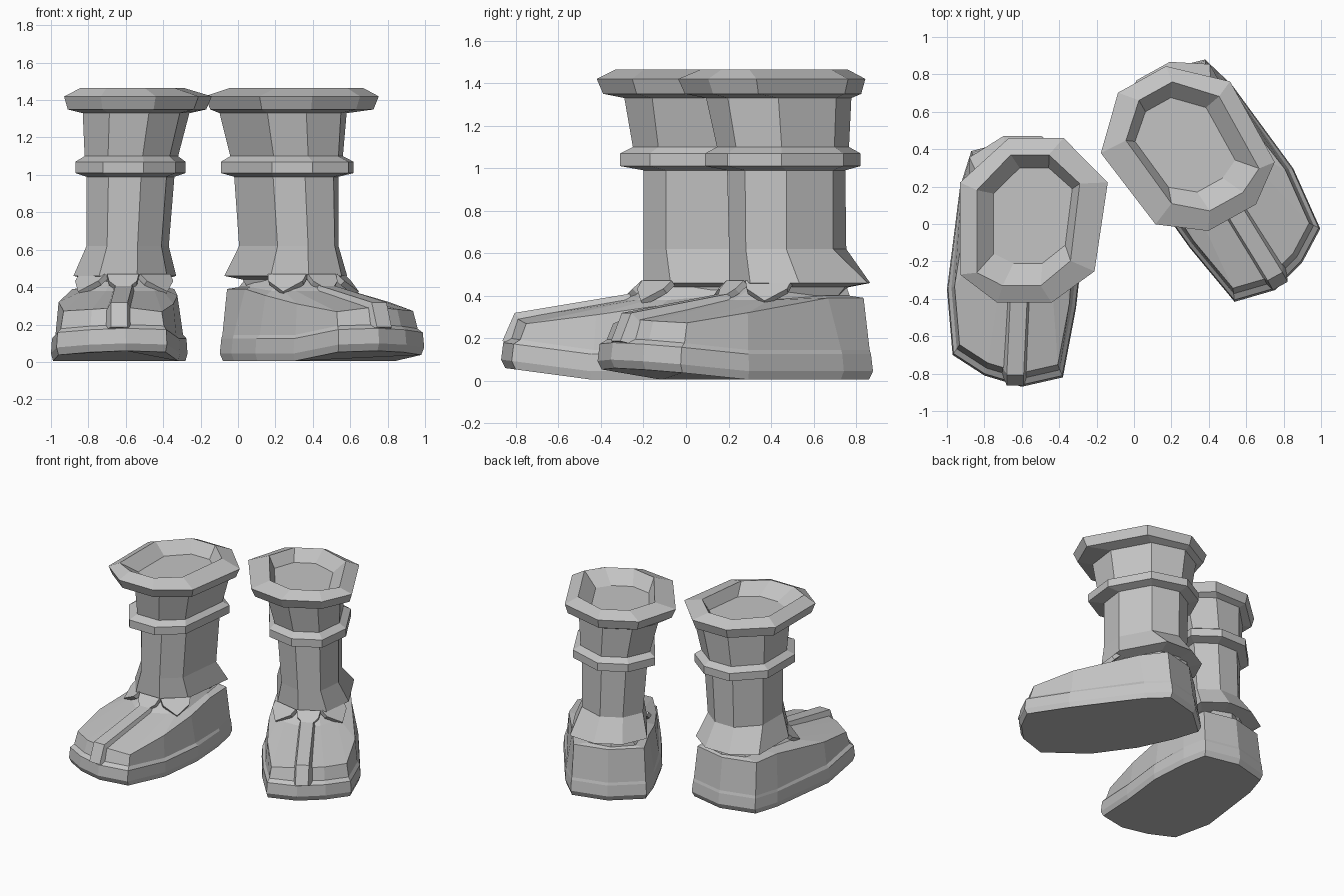
import bpy, bmesh, math
from mathutils import Matrix, Vector

cube = bpy.data.objects.get("Cube")
if cube:
    bpy.data.objects.remove(cube, do_unlink=True)

grey = bpy.data.materials.new("plain_grey")
grey.use_nodes = True
grey.diffuse_color = (0.55, 0.55, 0.55, 1)
grey.node_tree.nodes["Principled BSDF"].inputs["Base Color"].default_value = (0.55, 0.55, 0.55, 1)


def loft(name, rings, matrix):
    """Skin a stack of equal rings, cap both ends, and place the part."""
    bm = bmesh.new()
    loops = [[bm.verts.new(matrix @ Vector(p)) for p in ring] for ring in rings]
    n = len(loops[0])
    for low, high in zip(loops, loops[1:]):
        for i in range(n):
            j = (i + 1) % n
            bm.faces.new((low[i], low[j], high[j], high[i]))
    bm.faces.new(loops[0][::-1])
    bm.faces.new(loops[-1])
    bmesh.ops.recalc_face_normals(bm, faces=bm.faces)
    mesh = bpy.data.meshes.new(name)
    bm.to_mesh(mesh)
    bm.free()
    mesh.materials.append(grey)
    obj = bpy.data.objects.new(name, mesh)
    bpy.context.collection.objects.link(obj)
    return obj


def octagon(x0, x1, y0, y1, z, front, back, outer=.73):
    """Long octagon; front, back and outer place its outer front, inner and outer back corners."""
    w, d = x1 - x0, y1 - y0
    corners = [(.25, 0), (.62, 0), (.91, .19), (1, back),
               (.7, 1), (.33, 1), (0, outer), (0, front)]
    return [(x0 + u * w, y0 + v * d, z) for u, v in corners]


# Foot outline, from the toe tip round the inner side to the heel and back
OUTLINE = [(-.6, -.87), (-.38, -.82), (-.31, -.45), (-.27, -.1), (-.29, .2), (-.33, .4),
           (-.6, .46), (-.87, .39), (-.93, .2), (-1, -.35), (-.97, -.7), (-.8, -.81)]

# Leg sections by part, from the ankle up: x range, y range, height
CUFF = [(-.79, -.41, -.16, .33, .4),
        (-.8, -.4, -.17, .37, .44),
        (-.88, -.33, -.2, .47, .46)]
SHAFT = [(-.81, -.37, -.2, .36, .62),
         (-.81, -.34, -.2, .36, .99),
         (-.87, -.28, -.31, .43, 1.01),
         (-.87, -.28, -.31, .43, 1.07),
         (-.82, -.32, -.25, .38, 1.1),
         (-.83, -.26, -.29, .4, 1.33)]
COLLAR = [(-.91, -.17, -.39, .44, 1.35),
          (-.93, -.14, -.42, .46, 1.42)]
OPENING = [(-.84, -.29, -.33, .37, 1.465),
           (-.75, -.33, -.21, .3, 1.38)]


def leg_rings():
    return ([octagon(*s, .28, .82, .83) for s in CUFF]
            + [octagon(*s, .28, .82) for s in SHAFT]
            + [octagon(*s, .17, .73) for s in COLLAR]
            + [octagon(*s, .1, .78) for s in OPENING])


def shrink(x, y, s):
    return -.63 + (x + .63) * s, -.2 + (y + .2) * s


def ankle(x, y, s, front, z):
    """Squeeze a foot outline point onto the rounded ankle."""
    ax = -.6 + (x + .63) * s
    return ax, max(y * .85, front + 3 * (ax + .6) ** 2), z


def shoe_rings():
    rings = [[] for _ in range(7)]
    for x, y in OUTLINE:
        lift = .005 + .13 * max(0, -.45 - y)
        toe = y < 0
        crown = .05 * max(0, 1 - abs(x + .63) / .35) if toe else 0
        top = min(.39, .25 + .14 * (y + .85)) + crown
        # The sides lean in most at the waist of the foot
        lean = .93 if y > .3 else .85 if y > -.2 else .89
        rings[0].append((*shrink(x, y, .97), lift))
        rings[1].append((x, y, lift + .04))
        rings[2].append((*shrink(x, y, .985), lift + .12))
        rings[3].append((*shrink(x, y, .935 if toe else .975), lift + .14))
        rings[4].append((*shrink(x, y, lean), top))
        rings[5].append(ankle(x, y, .62, -.3, .38 if toe else .4))
        rings[6].append(ankle(x, y, .5, -.18, .44))
    return rings


def tab_rings(a, b):
    """Thin pointed leaf hanging outward from the edge a-b."""
    a, b = Vector((*a, .46)), Vector((*b, .46))
    along = b - a
    out = Vector((along.y, -along.x, 0)).normalized()
    drop = out * .1 - Vector((0, 0, .095))
    side = along * .06
    leaf = [a, b, b + drop * .4 - side, (a + b) / 2 + drop, a + drop * .4 + side]
    thick = (out + Vector((0, 0, 1))) * .011
    return [[p - thick for p in leaf], [p + thick for p in leaf]]


# Front edge of the ankle that carries the leaves
FRINGE = [(-.84, -.03), (-.7, -.2), (-.53, -.2), (-.37, -.06)]


def strap_rings():
    """Bevelled band running over the toe to the ankle: x, y, height, surface tilt."""
    path = [(-.635, -.84, .18, 1.3), (-.635, -.79, .3, .7), (-.61, -.26, .385, .15)]
    section = [(-.075, -.05), (.075, -.05), (.045, .025), (-.045, .025)]
    return [[(x + u, y - h * math.sin(tilt), z + h * math.cos(tilt)) for u, h in section]
            for x, y, z, tilt in path]


def boot(side, matrix):
    loft(side + "_shoe", shoe_rings(), matrix)
    loft(side + "_leg", leg_rings(), matrix)
    loft(side + "_toe_strap", strap_rings(), matrix)
    for i, (a, b) in enumerate(zip(FRINGE, FRINGE[1:])):
        loft(f"{side}_fringe_leaf_{i}", tab_rings(a, b), matrix)


# The left boot is the right one mirrored, turned outward and set back
boot("right", Matrix())
boot("left", Matrix.Translation((-.192, .117, 0))
     @ Matrix.Rotation(math.radians(29), 4, "Z") @ Matrix.Diagonal((-1, 1, 1, 1)))
